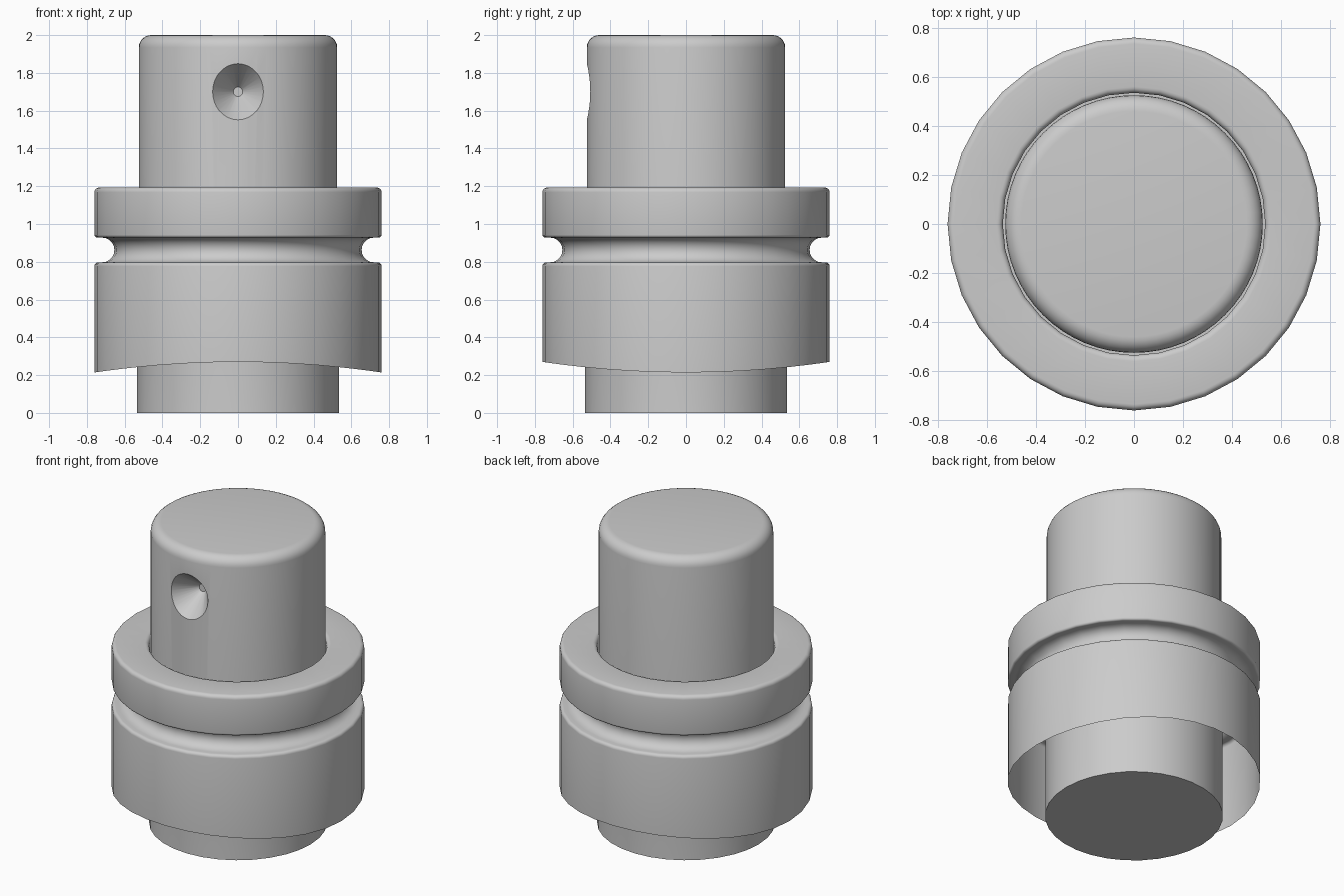
import bpy, bmesh
from math import sin, cos, pi, radians

if "Cube" in bpy.data.objects:
    bpy.data.objects.remove(bpy.data.objects["Cube"])


def arc(cr, cz, rad, a0, a1, n=5):
    """Points of a profile arc, as (radius, height)."""
    return [(cr + rad * cos(radians(a0 + (a1 - a0) * i / n)),
             cz + rad * sin(radians(a0 + (a1 - a0) * i / n))) for i in range(n + 1)]


def lathe(name, profile, segs, cap_start=False, cap_end=False, shape=None):
    """Revolve a profile around z; shape may edit the first ring."""
    bm = bmesh.new()
    rings = [[bm.verts.new((r * cos(2 * pi * i / segs), r * sin(2 * pi * i / segs), z))
              for i in range(segs)] for r, z in profile]
    for a, b in zip(rings, rings[1:]):
        for i in range(segs):
            j = (i + 1) % segs
            bm.faces.new((a[i], a[j], b[j], b[i]))
    if cap_start:
        bm.faces.new(rings[0][::-1])
    if cap_end:
        bm.faces.new(rings[-1])
    if shape:
        for v in rings[0]:
            shape(v)
    bmesh.ops.recalc_face_normals(bm, faces=bm.faces)
    mesh = bpy.data.meshes.new(name)
    bm.to_mesh(mesh)
    bm.free()
    obj = bpy.data.objects.new(name, mesh)
    bpy.context.collection.objects.link(obj)
    return obj


def select(obj):
    bpy.ops.object.select_all(action='DESELECT')
    obj.select_set(True)
    bpy.context.view_layer.objects.active = obj


def smooth(obj, angle=35):
    select(obj)
    bpy.ops.object.shade_smooth_by_angle(angle=radians(angle))


# Sleeve: thin skirt with a saddle-shaped hem, groove, collar and inner tube
def saddle(v):
    v.co.z = 0.27 - 0.056 * (v.co.x / 0.76) ** 2


profile = [(0.76, 0.25)]
profile += arc(0.74, 0.777, 0.02, 0, 90, 4)             # skirt shoulder
profile += arc(0.72, 0.8625, 0.0655, 270, 90, 10)       # groove
profile += arc(0.745, 0.943, 0.015, -90, 0, 4)          # collar lower edge
profile += arc(0.735, 1.168, 0.025, 0, 90)              # collar upper edge
profile += arc(0.56, 1.168, 0.025, 90, 180)             # collar inner edge
profile += [(0.535, 0.0)]
sleeve = lathe("sleeve", profile, 32, cap_end=True, shape=saddle)
smooth(sleeve, 50)

# Shaft with a rounded top
shaft = lathe("shaft", [(0.525, 0.03)] + arc(0.46, 1.935, 0.065, 0, 90, 6),
              64, cap_start=True, cap_end=True)

# Conical dimple in the front of the shaft
cutter = lathe("dimple_cutter", [(0.025, 0.37), (0.225, 0.62)], 32, True, True)
cutter.rotation_euler = (pi / 2, 0, 0)
cutter.location.z = 1.7
cutter.hide_render = True
bpy.context.view_layer.update()
mod = shaft.modifiers.new("dimple", 'BOOLEAN')
mod.operation = 'DIFFERENCE'
mod.solver = 'EXACT'
mod.object = cutter
select(shaft)
bpy.ops.object.modifier_apply(modifier=mod.name)
bpy.data.objects.remove(cutter)
smooth(shaft)
